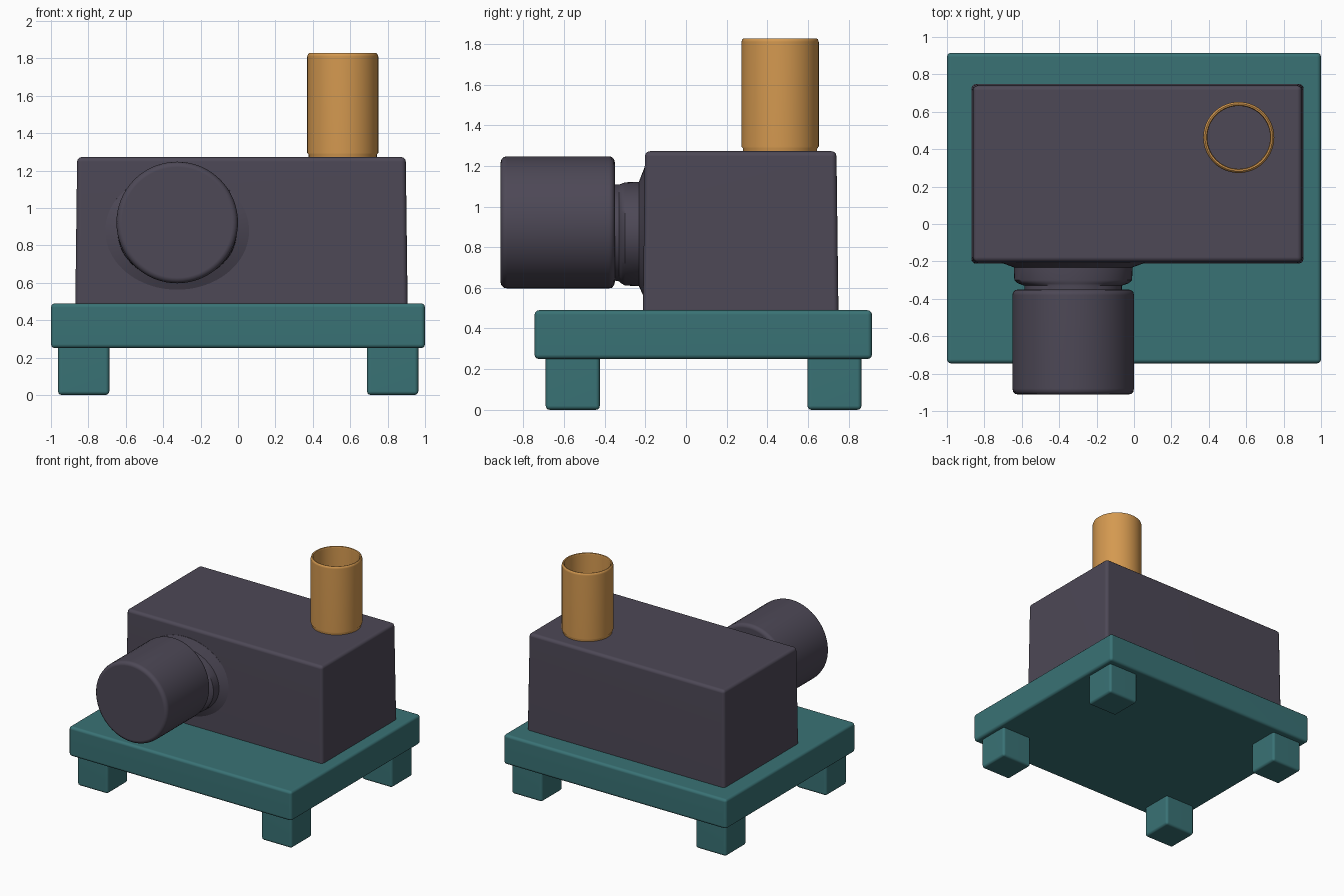
import bpy, bmesh, math
from mathutils import Vector

if "Cube" in bpy.data.objects:
    bpy.data.objects.remove(bpy.data.objects["Cube"])


def material(name, rgb):
    m = bpy.data.materials.new(name)
    lin = [((c / 255 + 0.055) / 1.055) ** 2.4 for c in rgb]
    m.diffuse_color = (*lin, 1)
    m.use_nodes = True
    m.node_tree.nodes["Principled BSDF"].inputs["Base Color"].default_value = m.diffuse_color
    return m


TEAL = material("teal", (57, 114, 117))
DARK = material("dark purple grey", (77, 72, 86))
BRASS = material("brass", (212, 153, 80))


def finish(name, bm, mat):
    bmesh.ops.recalc_face_normals(bm, faces=bm.faces)
    me = bpy.data.meshes.new(name)
    bm.to_mesh(me)
    bm.free()
    me.materials.append(mat)
    ob = bpy.data.objects.new(name, me)
    bpy.context.collection.objects.link(ob)
    bpy.ops.object.select_all(action='DESELECT')
    ob.select_set(True)
    bpy.context.view_layer.objects.active = ob
    bpy.ops.object.shade_smooth_by_angle(angle=math.radians(40))
    ob.modifiers.new("weighted", 'WEIGHTED_NORMAL').keep_sharp = True
    return ob


def box(name, lo, hi, mat, bevel=0.02, taper=0.0):
    """Rounded box between two corners; taper pulls the top in on each side."""
    bm = bmesh.new()
    bmesh.ops.create_cube(bm, size=1)
    for v in bm.verts:
        top = v.co.z > 0
        v.co = Vector([lo[i] if v.co[i] < 0 else hi[i] for i in range(3)])
        if top:
            v.co.x += taper if v.co.x == lo[0] or v.co.x < 0 else -taper
            v.co.y += taper if v.co.y < (lo[1] + hi[1]) / 2 else -taper
    bmesh.ops.bevel(bm, geom=bm.edges[:], offset=bevel, segments=3,
                    profile=0.5, affect='EDGES')
    return finish(name, bm, mat)


def loft(name, rings, place, mat, closed=False, n=64):
    """Skin rings of points; place(ring, cos, sin) gives each position."""
    bm = bmesh.new()
    loops = [[bm.verts.new(place(r, math.cos(2 * math.pi * i / n),
                                 math.sin(2 * math.pi * i / n)))
              for i in range(n)] for r in rings]
    pairs = list(zip(loops, loops[1:]))
    if closed:
        pairs.append((loops[-1], loops[0]))
    else:
        bm.faces.new(loops[0])
        bm.faces.new(loops[-1])
    for a, b in pairs:
        for i in range(n):
            j = (i + 1) % n
            bm.faces.new((a[i], a[j], b[j], b[i]))
    return finish(name, bm, mat)


# base plate and its four feet
box("base_plate", (-1, -0.745, 0.25), (1, 0.915, 0.49), TEAL, 0.022)
for side, x in (("left", -0.825), ("right", 0.827)):
    for end, y in (("front", -0.557), ("back", 0.73)):
        box(f"{end}_{side}_foot", (x - 0.137, y - 0.133, 0.0),
            (x + 0.137, y + 0.133, 0.28), TEAL, 0.02)

# main housing
box("housing", (-0.87, -0.212, 0.47), (0.907, 0.75, 1.272), DARK, 0.025, 0.01)


# front barrel parts along y; ring = (y, centre z, x radius, z radius)
def along_y(r, c, s):
    return (-0.325 + r[2] * c, r[0], r[1] + r[3] * s)


loft("neck", [(-0.18, 0.87, 0.40, 0.33), (-0.205, 0.87, 0.39, 0.32),
              (-0.232, 0.865, 0.317, 0.256), (-0.30, 0.865, 0.315, 0.254),
              (-0.318, 0.867, 0.295, 0.245), (-0.33, 0.87, 0.26, 0.238),
              (-0.38, 0.875, 0.26, 0.235)], along_y, DARK)
E = 0.03
loft("barrel", [(y, 0.922, r, r) for y, r in (
    (-0.35, 0.325 - E), (-0.354, 0.325 - E / 2), (-0.365, 0.322), (-0.38, 0.325),
    (-0.88, 0.325), (-0.897, 0.321), (-0.908, 0.325 - E / 2),
    (-0.912, 0.325 - E))], along_y, DARK)


# hollow chimney; ring = (radius, z)
def upright(r, c, s):
    return (0.56 + r[0] * c, 0.463 + r[0] * s, r[1])


loft("chimney", [(0.182, 1.25), (0.182, 1.285), (0.19, 1.295), (0.19, 1.81),
                 (0.186, 1.822), (0.18, 1.827), (0.172, 1.825), (0.168, 1.815),
                 (0.168, 1.25)], upright, BRASS, closed=True)
